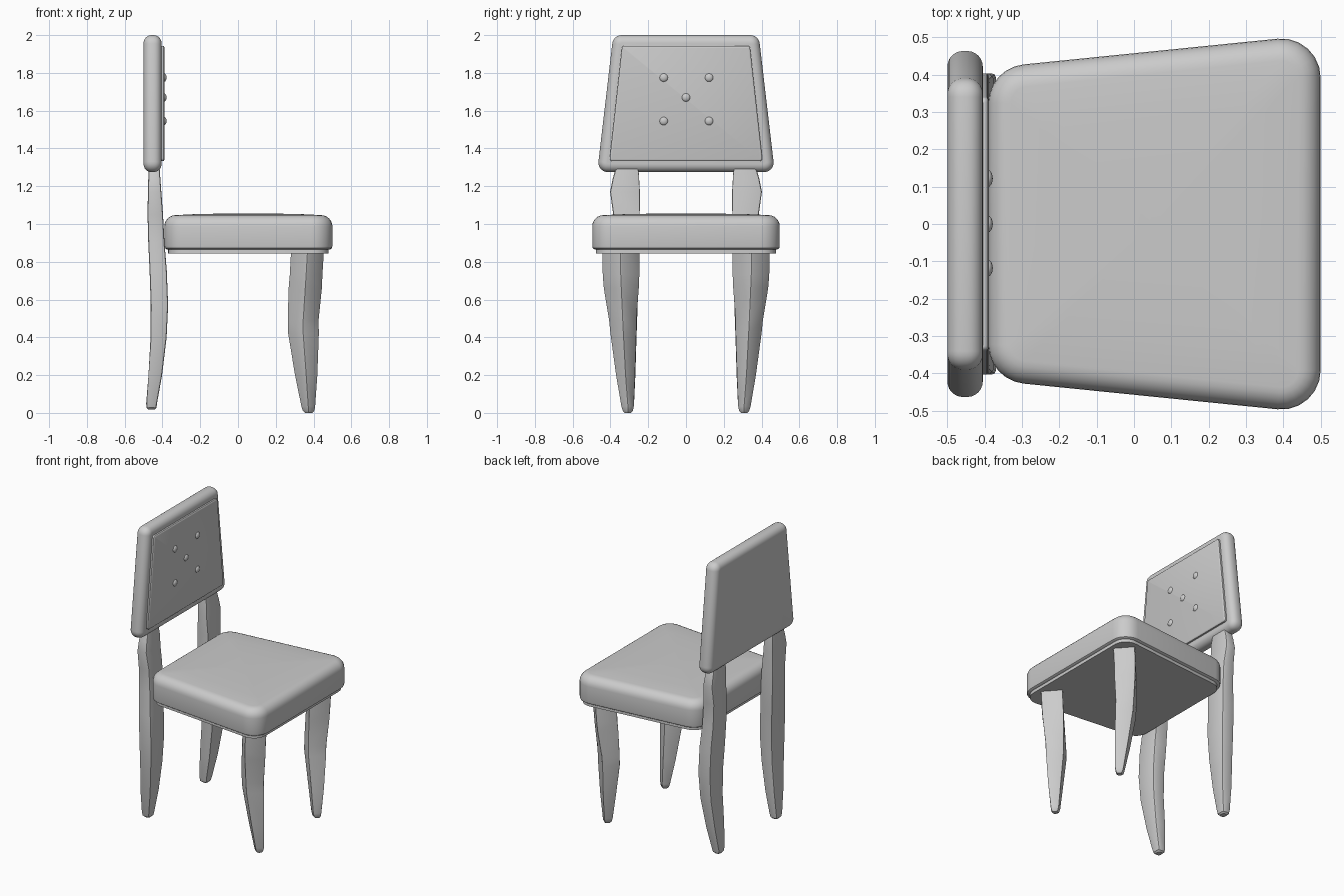
import bpy, bmesh, math
from mathutils import Vector

if "Cube" in bpy.data.objects:
    bpy.data.objects.remove(bpy.data.objects["Cube"])


def loft(name, rings, bevel=0.0, angle=35):
    """Skin a stack of equal-length rings and cap both ends."""
    bm = bmesh.new()
    rows = [[bm.verts.new(p) for p in ring] for ring in rings]
    n = len(rows[0])
    for a, b in zip(rows, rows[1:]):
        for i in range(n):
            bm.faces.new((a[i], a[(i + 1) % n], b[(i + 1) % n], b[i]))
    bm.faces.new(rows[0][::-1])
    bm.faces.new(rows[-1])
    if bevel:
        edges = [e for i in range(n) for a, b in zip(rows, rows[1:])
                 for e in [bm.edges.get((a[i], b[i]))] if e]
        bmesh.ops.bevel(bm, geom=edges, offset=bevel, segments=2,
                        profile=0.5, affect='EDGES', clamp_overlap=True)
    bmesh.ops.recalc_face_normals(bm, faces=bm.faces[:])
    mesh = bpy.data.meshes.new(name)
    bm.to_mesh(mesh)
    bm.free()
    ob = bpy.data.objects.new(name, mesh)
    bpy.context.collection.objects.link(ob)
    bpy.ops.object.select_all(action='DESELECT')
    ob.select_set(True)
    bpy.context.view_layer.objects.active = ob
    bpy.ops.object.shade_smooth_by_angle(angle=math.radians(angle))
    return ob


def outline(corners, r, inset, seg=6):
    """Convex polygon (counter-clockwise) with rounded corners, shrunk by inset."""
    pts = [Vector(c) for c in corners]
    out = []
    for i, p in enumerate(pts):
        d1 = (p - pts[i - 1]).normalized()
        d2 = (pts[(i + 1) % len(pts)] - p).normalized()
        n1, n2 = Vector((d1.y, -d1.x)), Vector((d2.y, -d2.x))
        c = p - (n1 + n2) * r / (1 + n1.dot(n2))
        a1 = math.atan2(n1.y, n1.x)
        sweep = math.acos(max(-1, min(1, n1.dot(n2))))
        for k in range(seg + 1):
            a = a1 + sweep * k / seg
            out.append(c + Vector((math.cos(a), math.sin(a))) * (r - inset))
    return out


def slab(name, corners, r, profile, upright=False, dome=()):
    """Rounded slab; profile is (inset, height), dome is (scale, height)."""
    rings = [[(p.x, p.y, h) for p in outline(corners, r, i)] for i, h in profile]
    last = rings[-1]
    cx = sum(p[0] for p in last) / len(last)
    cy = sum(p[1] for p in last) / len(last)
    for s, h in dome:
        rings.append([(cx + (p[0] - cx) * s, cy + (p[1] - cy) * s, h) for p in last])
    if upright:
        rings = [[(h, u, v) for u, v, h in ring] for ring in rings]
    return loft(name, rings)


def quarter(radius, top, n=6):
    """Quarter-round edge ending at height top."""
    return [(radius * (1 - math.cos(math.pi / 2 * k / n)),
             top - radius * (1 - math.sin(math.pi / 2 * k / n))) for k in range(n + 1)]


# Seat cushion and the thin frame under it
plan = [(-0.39, -0.418), (0.5, -0.508), (0.5, 0.508), (-0.39, 0.418)]
slab("seat_cushion", plan, 0.105,
     [(0.012, 0.866), (0.003, 0.872), (0, 0.885)] + quarter(0.06, 1.047),
     dome=[(0.75, 1.052), (0.4, 1.055), (0.05, 1.056)])
slab("seat_frame", plan, 0.105, [(0.02, 0.845), (0.02, 0.875)])

# Backrest with fully rounded rim
back = [(-0.47, 1.275), (0.47, 1.275), (0.385, 2.0), (-0.385, 2.0)]
rim = quarter(0.042, -0.405)
rear = [(i, -0.905 - h) for i, h in reversed(rim)]
slab("backrest", back, 0.05, rear + rim, upright=True)

# Raised front panel
panel = [(-0.405, 1.333), (0.405, 1.333), (0.338, 1.943), (-0.338, 1.943)]
slab("backrest_panel", panel, 0.014,
     [(0, -0.42), (0, -0.394), (0.003, -0.391), (0.009, -0.389)], upright=True)

# Buttons
for y, z in [(-0.118, 1.775), (0.122, 1.775), (0, 1.67), (-0.118, 1.545), (0.122, 1.545)]:
    bpy.ops.mesh.primitive_uv_sphere_add(segments=12, ring_count=8, radius=0.023,
                                         location=(-0.392, y, z),
                                         rotation=(0, math.pi / 2, 0))
    ob = bpy.context.object
    ob.name = "backrest_button"
    ob.scale = (1, 1, 0.6)
    bpy.ops.object.shade_smooth_by_angle(angle=math.radians(40))

# Leg stations: z, x min, x max, y min, y max
front = [(0.0, 0.352, 0.398, 0.288, 0.328), (0.01, 0.34, 0.407, 0.279, 0.337),
         (0.035, 0.332, 0.412, 0.273, 0.342), (0.2, 0.302, 0.42, 0.27, 0.37),
         (0.42, 0.262, 0.428, 0.26, 0.403), (0.49, 0.26, 0.43, 0.26, 0.41),
         (0.66, 0.268, 0.444, 0.25, 0.435), (0.73, 0.271, 0.45, 0.247, 0.444),
         (0.86, 0.278, 0.458, 0.244, 0.447)]
rear_leg = [(0.018, -0.476, -0.441, 0.288, 0.328), (0.026, -0.484, -0.433, 0.279, 0.336),
            (0.05, -0.486, -0.429, 0.275, 0.342), (0.2, -0.474, -0.402, 0.268, 0.366),
            (0.4, -0.463, -0.378, 0.262, 0.393), (0.57, -0.462, -0.37, 0.256, 0.403),
            (0.75, -0.468, -0.377, 0.25, 0.4), (0.9, -0.475, -0.389, 0.246, 0.387),
            (1.05, -0.479, -0.397, 0.245, 0.385), (1.17, -0.477, -0.406, 0.244, 0.402),
            (1.24, -0.475, -0.411, 0.248, 0.388), (1.3, -0.473, -0.415, 0.252, 0.37)]

for s in (-1, 1):
    # Front legs: square section turned to face the corner
    loft("front_leg", [[(x0, s * (y0 + y1) / 2, z), ((x0 + x1) / 2, s * y0, z),
                        (x1, s * (y0 + y1) / 2, z), ((x0 + x1) / 2, s * y1, z)]
                       for z, x0, x1, y0, y1 in front], 0.008, 30)
    # Rear legs: square to the backrest
    loft("rear_leg", [[(x0, s * y0, z), (x1, s * y0, z), (x1, s * y1, z), (x0, s * y1, z)]
                      for z, x0, x1, y0, y1 in rear_leg], 0.01, 30)
